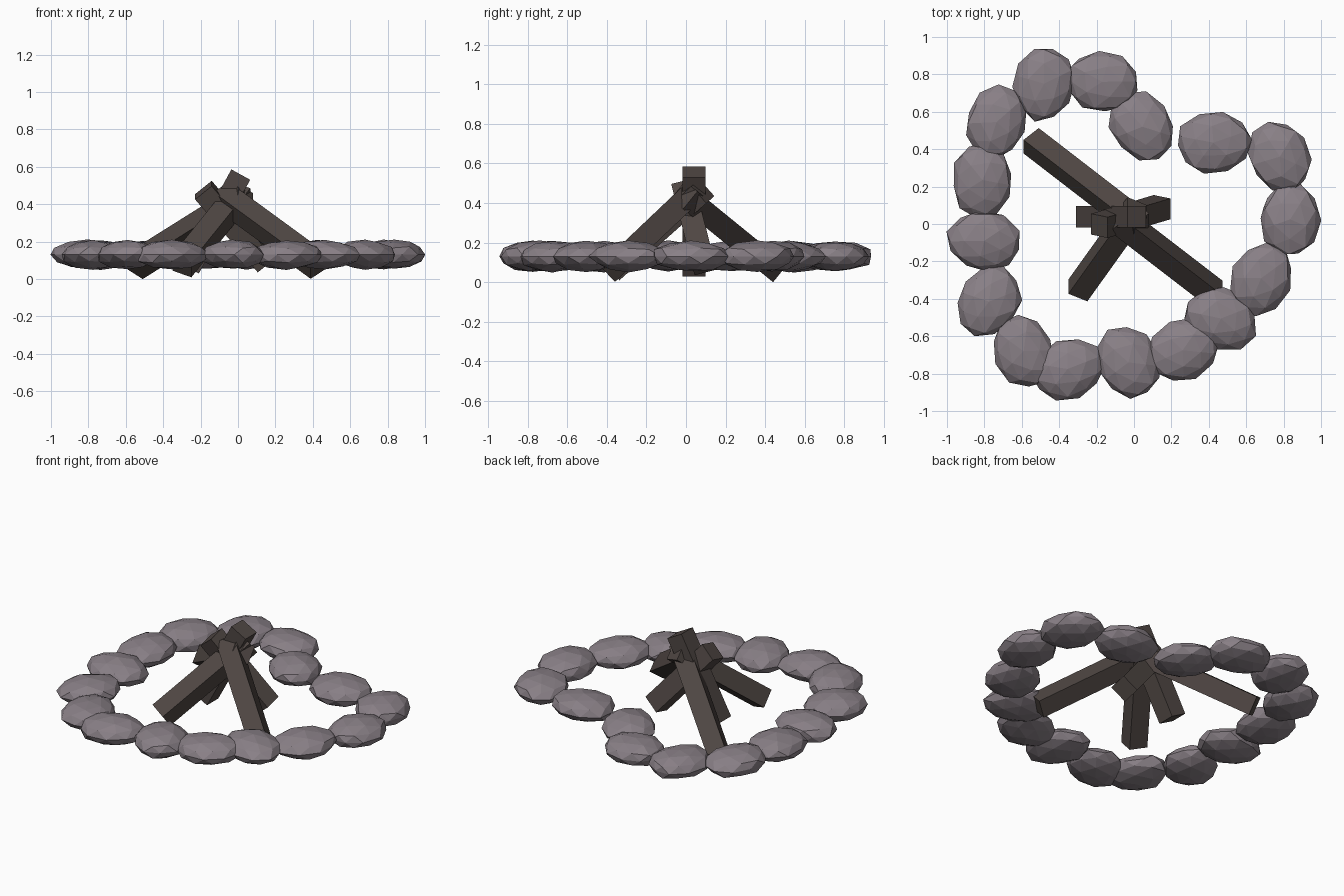
import bpy, bmesh, math, random
from mathutils import Vector, Matrix

if "Cube" in bpy.data.objects:
    bpy.data.objects.remove(bpy.data.objects["Cube"])

random.seed(4)


def material(name, rgb):
    m = bpy.data.materials.new(name)
    m.diffuse_color = (*rgb, 1)
    m.use_nodes = True
    m.node_tree.nodes["Principled BSDF"].inputs["Base Color"].default_value = m.diffuse_color
    return m


stone_mat = material("grey stone", (0.25, 0.215, 0.24))
wood_mat = material("charred wood", (0.078, 0.062, 0.056))


def finish(bm, name, mat):
    bmesh.ops.recalc_face_normals(bm, faces=bm.faces)
    me = bpy.data.meshes.new(name)
    bm.to_mesh(me)
    bm.free()
    me.materials.append(mat)
    ob = bpy.data.objects.new(name, me)
    bpy.context.collection.objects.link(ob)
    return ob


# Ring of flattened faceted stones: x, y, angle of the long axis
stones = [
    (-0.48, 0.75, 80), (-0.17, 0.76, -8), (0.045, 0.52, 125), (0.425, 0.435, 3),
    (0.78, 0.36, 113), (0.835, 0.025, 90), (0.68, -0.29, 65), (0.465, -0.505, -25),
    (0.26, -0.675, 25), (-0.03, -0.74, 115), (-0.355, -0.775, 20), (-0.59, -0.68, 112),
    (-0.775, -0.415, 60), (-0.80, -0.09, -12), (-0.81, 0.235, 85), (-0.735, 0.545, 75),
]
for x, y, ang in stones:
    bm = bmesh.new()
    bmesh.ops.create_icosphere(bm, subdivisions=2, radius=1)
    spin = Matrix.Rotation(random.uniform(0, 6.28), 4, 'Z')
    place = (Matrix.Translation((x, y, 0.13)) @ Matrix.Rotation(math.radians(ang), 4, 'Z')
             @ Matrix.Diagonal((0.203, 0.165, 0.079, 1)) @ spin)
    for v in bm.verts:
        v.co *= random.uniform(0.93, 1.04)
    bm.transform(place)
    finish(bm, "ring_stone", stone_mat)

# Square logs leaning together: foot centre, top centre
logs = [
    ((-0.55, 0.445, 0.07), (0.04, -0.01, 0.44)),
    ((0.43, -0.37, 0.07), (-0.09, 0.03, 0.45)),
    ((-0.30, -0.355, 0.07), (0.015, 0.085, 0.46)),
    ((-0.26, 0.04, 0.057), (0.015, 0.04, 0.558)),
    ((0.15, 0.09, 0.085), (-0.185, -0.01, 0.475)),
]
for foot, top in logs:
    foot, top = Vector(foot), Vector(top)
    u = (top - foot).normalized()
    side = Vector((0, u.z, -u.y)).normalized()
    across = side.cross(u)
    rot = Matrix((across, side, u)).transposed().to_4x4()
    bm = bmesh.new()
    bmesh.ops.create_cube(bm, size=1)
    bm.transform(Matrix.Translation((foot + top) / 2) @ rot
                 @ Matrix.Diagonal((0.115, 0.115, (top - foot).length, 1)))
    finish(bm, "fire_log", wood_mat)
